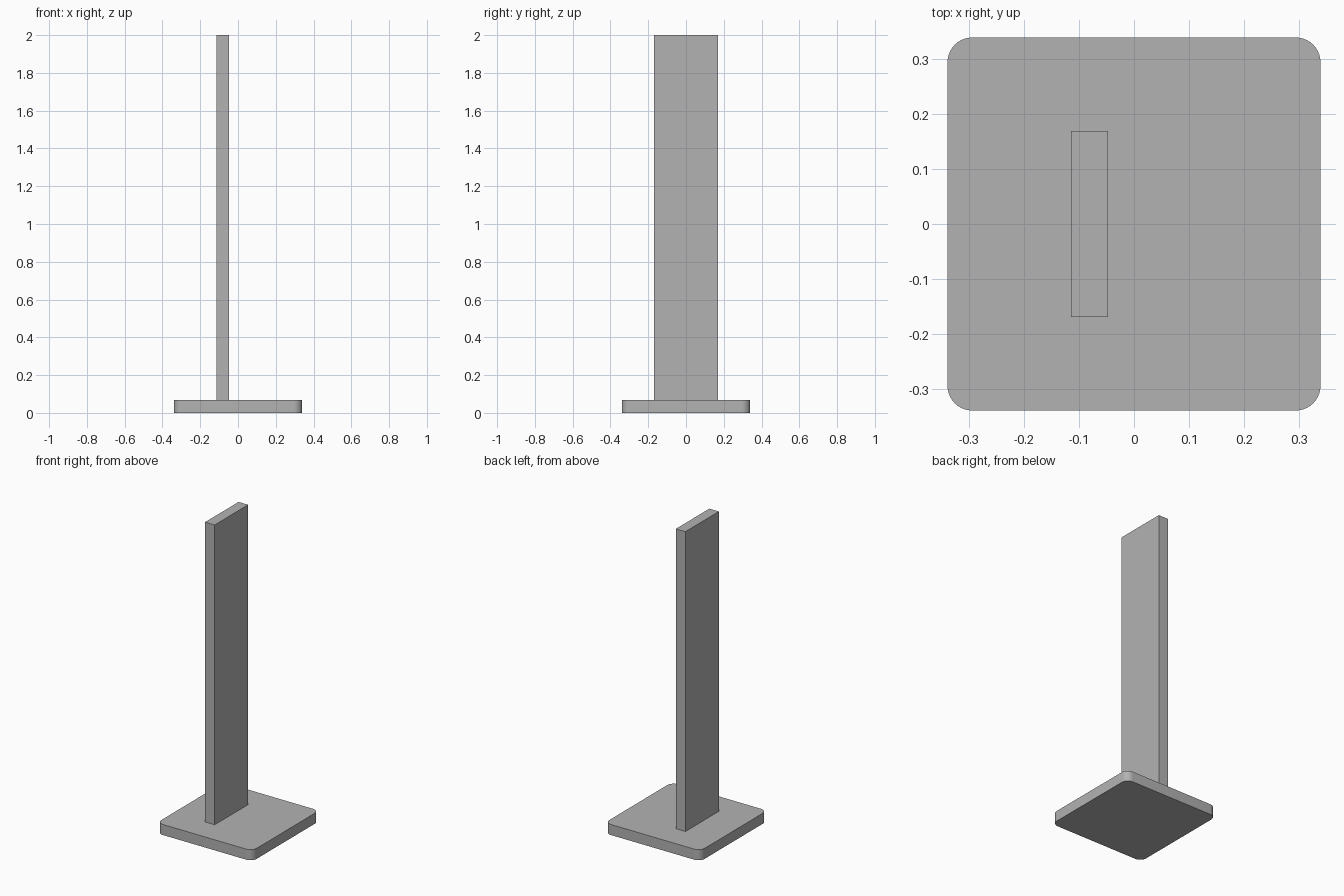
import bpy

cube = bpy.data.objects.get("Cube")
if cube:
    bpy.data.objects.remove(cube, do_unlink=True)

grey = bpy.data.materials.new("plain grey")
grey.use_nodes = True
colour = (0.45, 0.45, 0.45, 1)
grey.diffuse_color = colour
grey.node_tree.nodes["Principled BSDF"].inputs["Base Color"].default_value = colour

BASE_SIDE, BASE_THICK, CORNER = 0.68, 0.068, 0.045
POST_WIDTH, POST_DEPTH, POST_X = 0.068, 0.34, -0.081
HEIGHT = 2.0


def box(name, size, x, bottom):
    """Axis-aligned box resting on the given height."""
    bpy.ops.mesh.primitive_cube_add(size=1, location=(x, 0, bottom + size[2] / 2))
    obj = bpy.context.object
    obj.name = name
    obj.scale = size
    bpy.ops.object.transform_apply(location=False, rotation=False, scale=True)
    obj.data.materials.append(grey)
    return obj


# Square base plate with its four upright edges rounded
base = box("base_plate", (BASE_SIDE, BASE_SIDE, BASE_THICK), 0, 0)
weights = base.data.attributes.new("bevel_weight_edge", "FLOAT", "EDGE")
for edge in base.data.edges:
    a, b = (base.data.vertices[i].co for i in edge.vertices)
    weights.data[edge.index].value = 1.0 if abs(a.z - b.z) > BASE_THICK / 2 else 0.0
bevel = base.modifiers.new("rounded_corners", "BEVEL")
bevel.limit_method = "WEIGHT"
bevel.width = CORNER
bevel.segments = 10
bpy.ops.object.modifier_apply(modifier=bevel.name)
bpy.ops.object.shade_smooth_by_angle()

# Flat upright post, set off-centre on the plate
box("upright_post", (POST_WIDTH, POST_DEPTH, HEIGHT - BASE_THICK), POST_X, BASE_THICK)
